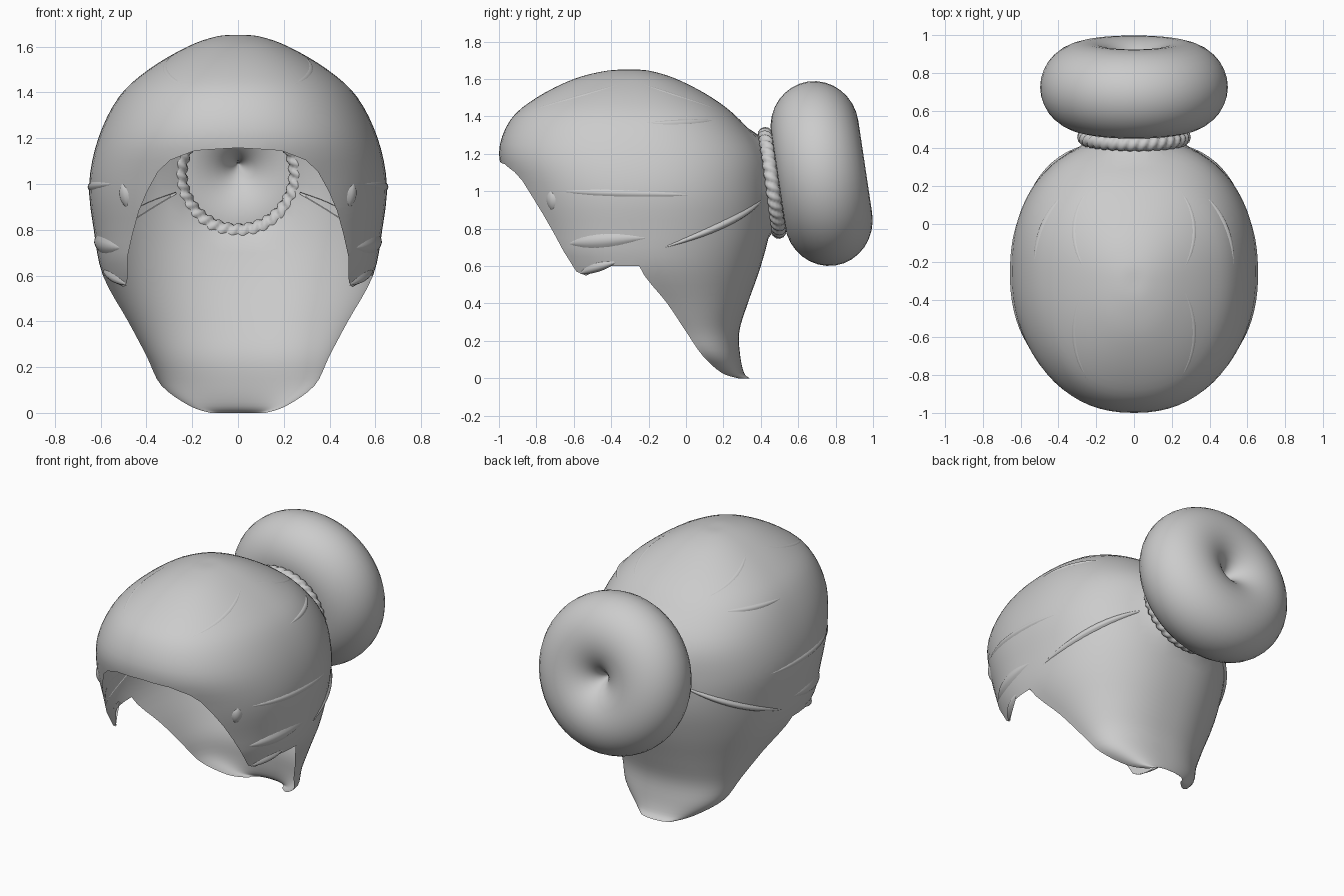
import bpy, bmesh, math
from mathutils import Vector, Matrix

old = bpy.data.objects.get("Cube")
if old:
    bpy.data.objects.remove(old)

# Single hair colour
grey = bpy.data.materials.new("hair grey")
grey.use_nodes = True
COLOUR = (0.6, 0.6, 0.6, 1)
grey.diffuse_color = COLOUR
grey.node_tree.nodes["Principled BSDF"].inputs["Base Color"].default_value = COLOUR

# Cap sections from nape to crown: height, half width, front y, back y, centre y
SECTIONS = [
    (0, .12, -.7, .34, .28), (.03, .21, -.7, .31, .19), (.12, .335, -.7, .29, .09),
    (.25, .4, -.7, .285, 0), (.4, .48, -.75, .33, -.1), (.6, .59, -.82, .4, -.25),
    (.8, .63, -.88, .45, -.25), (1, .65, -.94, .46, -.25), (1.2, .61, -1, .43, -.25),
    (1.38, .52, -.94, .29, -.25), (1.5, .39, -.8, .14, -.27),
    (1.6, .22, -.6, -.05, -.29), (1.645, .09, -.42, -.2, -.3), (1.65, 0, -.3, -.3, -.3)]
TOP = len(SECTIONS) - 1
EAR = 5
# Hairline: angle from the front, lowest section
HAIRLINE = [(0, 7.78), (15, 7.72), (28, 7.45), (40, 6.4), (50, 5.4), (56, 4.75),
            (62, 4.75), (72, EAR), (90, EAR)]


def section(u):
    """Smoothly interpolated section at position u."""
    i = min(int(u), TOP - 1)
    f = u - i
    a, b, c, d = (SECTIONS[min(max(k, 0), TOP)] for k in range(i - 1, i + 3))
    return [q + f / 2 * (r - p + f * (2 * p - 5 * q + 4 * r - s + f * (3 * (q - r) + s - p)))
            for p, q, r, s in zip(a, b, c, d)]


def surf(u, deg):
    """Point on the cap, deg measured from the front towards +x."""
    z, w, front, back, mid = section(u)
    s, c = math.sin(math.radians(deg)), math.cos(math.radians(deg))
    x = w * math.copysign(abs(s) ** .89, s)
    y = mid + ((front if c > 0 else back) - mid) * abs(c) ** .89
    return Vector((x, y, z))


def hairline(deg):
    a = min(deg, 360 - deg)
    for (p, h), (q, k) in zip(HAIRLINE, HAIRLINE[1:]):
        if a <= q:
            return h + (k - h) * (a - p) / (q - p)
    return EAR


def finish(bm, name, angle=60):
    bmesh.ops.remove_doubles(bm, verts=bm.verts, dist=.0005)
    mesh = bpy.data.meshes.new(name)
    bm.to_mesh(mesh)
    bm.free()
    ob = bpy.data.objects.new(name, mesh)
    bpy.context.collection.objects.link(ob)
    mesh.materials.append(grey)
    bpy.ops.object.select_all(action='DESELECT')
    ob.select_set(True)
    bpy.context.view_layer.objects.active = ob
    bpy.ops.object.shade_smooth_by_angle(angle=math.radians(angle))


def grid(bm, point, rows, cols, keep=lambda r, c: True):
    """Quads over a grid of points."""
    vs = [[bm.verts.new(point(r, c)) for c in range(cols + 1)] for r in range(rows + 1)]
    for r in range(rows):
        for c in range(cols):
            if keep(r, c):
                bm.faces.new((vs[r][c], vs[r][c + 1], vs[r + 1][c + 1], vs[r + 1][c]))


# Hair cap with nape, open at the face and under the tie
STEPS, COLS = 4, 72
STEP_DEG = 360 / COLS
EDGE = EAR * STEPS


def cap_point(r, c):
    deg = c * STEP_DEG
    low = hairline(deg % 360)
    u = r / STEPS
    if r == EDGE:
        u = low
    elif r > EDGE:
        u = max(u, low)
    return surf(u, deg)


def cap_keep(r, c):
    return r >= EDGE or 90 <= c * STEP_DEG < 270


bm = bmesh.new()
grid(bm, cap_point, TOP * STEPS, COLS, cap_keep)
bmesh.ops.remove_doubles(bm, verts=bm.verts, dist=.0005)
bmesh.ops.delete(bm, geom=[v for v in bm.verts if not v.link_faces], context='VERTS')
hub = Vector((0, .46, 1.045))


def from_hub(p):
    return Vector((p.x, 0, p.z - hub.z))


hole = [f for f in bm.faces
        if f.calc_center_median().y > .2 and from_hub(f.calc_center_median()).length < .25]
bmesh.ops.delete(bm, geom=hole, context='FACES')
for v in bm.verts:
    d = from_hub(v.co)
    if v.is_boundary and v.co.y > .2 and d.length < .38:
        d = d.normalized() * .255
        v.co = hub + d - Vector((0, .03 + d.z * .16, 0))
finish(bm, "hair_cap", 80)


# Rings facing backwards, tilted slightly upwards
def ring(name, centre, major, minor, depth, tilt, cols, rows, ridge=0, twists=0):
    bm = bmesh.new()

    def point(r, c):
        a, b = math.tau * c / cols, math.tau * r / rows
        bump = ridge * abs(math.sin(twists * a / 2 + b))
        d = major + (minor + bump) * math.cos(b)
        return Vector((d * math.cos(a), (depth + bump) * math.sin(b), d * math.sin(a)))

    grid(bm, point, rows, cols)
    bm.transform(Matrix.Translation(centre) @ Matrix.Rotation(math.radians(tilt), 4, 'X'))
    bmesh.ops.recalc_face_normals(bm, faces=bm.faces)
    finish(bm, name)


ring("hair_bun", (0, .725, 1.095), .249, .248, .236, 8.5, 48, 32)
ring("hair_tie", hub, .26, .03, .03, 8, 240, 12, .012, 34)


# Raised strands and loose locks lying on the cap, pointed at both ends
def lock(name, start, end, width, lift):
    bm = bmesh.new()
    n = 14

    def point(r, c):
        f = r / n
        u = start[0] + (end[0] - start[0]) * f
        deg = start[1] + (end[1] - start[1]) * f
        p = surf(u, deg)
        along = surf(u + (end[0] - start[0]) * .01, deg + (end[1] - start[1]) * .01) - p
        out = (surf(u, deg + 1) - p).cross(surf(u + .02, deg) - p).normalized()
        side = along.cross(out).normalized()
        size = math.sin(math.pi * min(max(f, .02), .98)) ** .6
        k = c / 2 - 1
        return p + side * k * width * size + out * (lift * size * (1 - k * k) - .003)

    grid(bm, point, n, 4)
    bmesh.ops.recalc_face_normals(bm, faces=bm.faces)
    if sum(f.normal.dot(f.calc_center_median() - Vector((0, -.25, .9))) for f in bm.faces) < 0:
        bmesh.ops.reverse_faces(bm, faces=bm.faces)
    finish(bm, name)


for side, sign in (("left", 1), ("right", -1)):
    for label, start, end, width, lift in (
            ("low_strand", (6.8, 158), (5.5, 100), .022, .018),
            ("ear_strand", (5.75, 92), (5.6, 55), .04, .016),
            ("temple_strand", (6.9, 110), (7, 55), .02, .01),
            ("upper_strand", (9, 135), (8.9, 92), .018, .01),
            ("back_crown_strand", (9.2, 160), (10.9, 90), .015, .005),
            ("front_crown_strand", (10.9, 90), (9.2, 20), .015, .005),
            ("ear_lock", (5.1, 80), (4.8, 57), .025, .015),
            ("temple_lock", (7, 49), (6.5, 47), .035, .015)):
        lock(side + "_" + label, (start[0], sign * start[1]), (end[0], sign * end[1]), width, lift)
